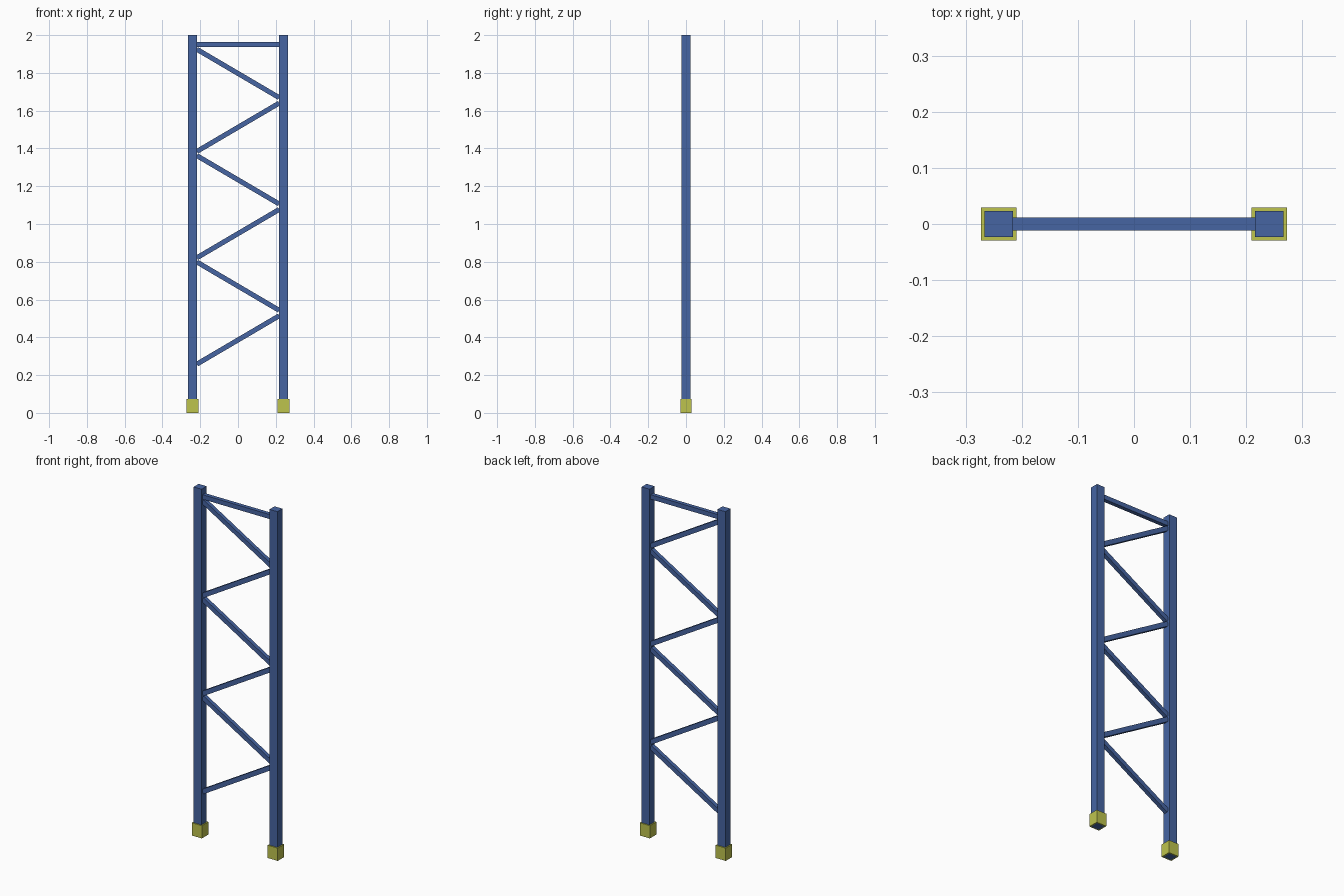
import bpy, bmesh, math
from mathutils import Matrix, Vector

if "Cube" in bpy.data.objects:
    bpy.data.objects.remove(bpy.data.objects["Cube"])


def material(name, rgb):
    m = bpy.data.materials.new(name)
    m.diffuse_color = (*rgb, 1)
    m.use_nodes = True
    m.node_tree.nodes["Principled BSDF"].inputs["Base Color"].default_value = m.diffuse_color
    return m


BLUE = material("steel blue", (0.061, 0.130, 0.365))
YELLOW = material("safety yellow", (0.515, 0.552, 0.076))


def finish(name, bm, mat):
    mesh = bpy.data.meshes.new(name)
    bm.to_mesh(mesh)
    bm.free()
    mesh.materials.append(mat)
    obj = bpy.data.objects.new(name, mesh)
    bpy.context.collection.objects.link(obj)
    return obj


def box(name, centre, size, mat, angle=0):
    bm = bmesh.new()
    bmesh.ops.create_cube(bm, size=1, matrix=Matrix.Diagonal((*size, 1)))
    obj = finish(name, bm, mat)
    obj.location = centre
    obj.rotation_euler.y = -angle
    return obj


def sleeve(name, x, outer, inner, height, mat):
    """Square tube open at both ends."""
    bm = bmesh.new()
    loops = []
    for (hx, hy), z in ((outer, 0), (outer, height), (inner, height), (inner, 0)):
        loops.append([bm.verts.new((x + sx * hx, sy * hy, z))
                      for sx, sy in ((-1, -1), (1, -1), (1, 1), (-1, 1))])
    for a, b in zip(loops, loops[1:] + loops[:1]):
        for i in range(4):
            j = (i + 1) % 4
            bm.faces.new((a[i], a[j], b[j], b[i]))
    bmesh.ops.recalc_face_normals(bm, faces=bm.faces)
    return finish(name, bm, mat)


def brace(name, z_left, z_right):
    """Square bar between the inner faces of the posts."""
    d = Vector((2 * 0.218, 0, z_right - z_left))
    box(name, (0, 0, (z_left + z_right) / 2), (d.length, 0.023, 0.026),
        BLUE, math.atan2(d.z, d.x))


# Posts with yellow foot sleeves
for side, x in (("left", -0.241), ("right", 0.241)):
    box(side + "_post", (x, 0, 1.0), (0.05, 0.046, 2.0), BLUE)
    sleeve(side + "_foot", x, (0.032, 0.0295), (0.025, 0.023), 0.073, YELLOW)

# Top rail and zigzag braces
brace("top_rail", 1.951, 1.951)
for k in range(3):
    z = 0.563 * k
    brace(f"rising_brace_{k + 1}", 0.258 + z, 0.514 + z)
    brace(f"falling_brace_{k + 1}", 0.799 + z, 0.543 + z)
